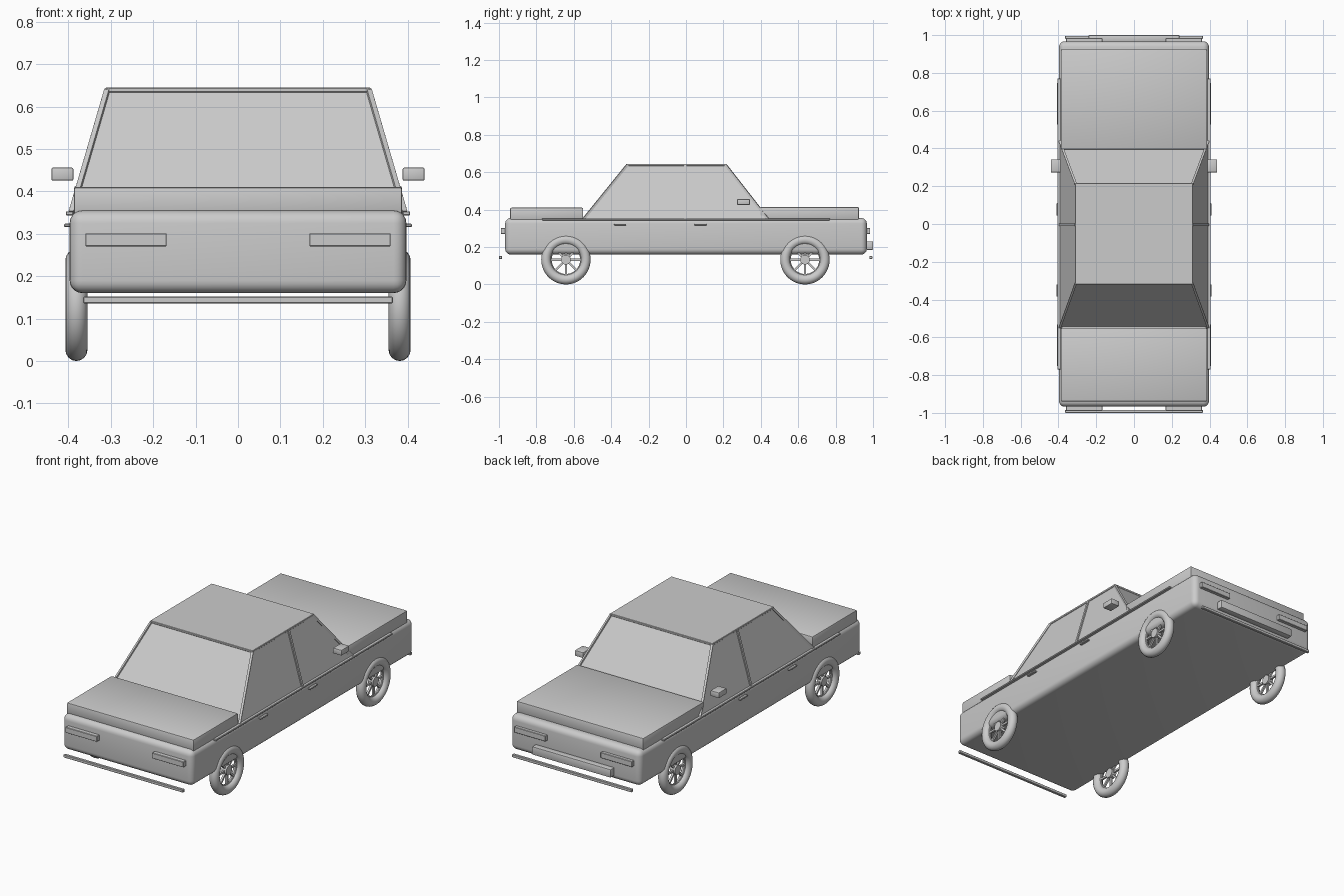
import bpy, bmesh, math
from mathutils import Vector, Matrix

if "Cube" in bpy.data.objects:
    bpy.data.objects.remove(bpy.data.objects["Cube"])

paint = bpy.data.materials.new("plain_grey")
paint.diffuse_color = (0.6, 0.6, 0.6, 1)
paint.use_nodes = True
paint.node_tree.nodes["Principled BSDF"].inputs["Base Color"].default_value = paint.diffuse_color


def finish(ob, name, smooth=False):
    ob.name = name
    ob.data.materials.clear()
    ob.data.materials.append(paint)
    if smooth:
        bpy.ops.object.select_all(action='DESELECT')
        ob.select_set(True)
        bpy.context.view_layer.objects.active = ob
        bpy.ops.object.shade_smooth_by_angle(angle=math.radians(35))
    return ob


def mesh_object(name, bm, smooth=False):
    bmesh.ops.recalc_face_normals(bm, faces=bm.faces)
    me = bpy.data.meshes.new(name)
    bm.to_mesh(me)
    bm.free()
    ob = bpy.data.objects.new(name, me)
    bpy.context.collection.objects.link(ob)
    return finish(ob, name, smooth)


def box(name, x, y, z, bevel=0.0, segments=2):
    """Box from (min, max) ranges, with optional rounded edges."""
    bm = bmesh.new()
    size = Matrix.Diagonal((x[1] - x[0], y[1] - y[0], z[1] - z[0], 1))
    mid = Matrix.Translation((sum(x) / 2, sum(y) / 2, sum(z) / 2))
    bmesh.ops.create_cube(bm, size=1, matrix=mid @ size)
    if bevel:
        bmesh.ops.bevel(bm, geom=bm.edges[:], offset=bevel, segments=segments,
                        profile=0.5, affect='EDGES')
    return mesh_object(name, bm, bevel > 0)


def strut(name, a, b, t):
    """Square bar between two points."""
    a, b = Vector(a), Vector(b)
    d = b - a
    bm = bmesh.new()
    turn = d.to_track_quat('Z', 'Y').to_matrix().to_4x4()
    bmesh.ops.create_cube(bm, size=1, matrix=Matrix.Translation((a + b) / 2) @ turn
                          @ Matrix.Diagonal((t, t, d.length, 1)))
    return mesh_object(name, bm)


# Lower body, boot lid and bonnet
box("body", (-0.397, 0.397), (-0.967, 0.967), (0.16, 0.355), 0.03, 5)
box("boot_lid", (-0.387, 0.387), (-0.94, -0.55), (0.345, 0.41), 0.006)
box("bonnet", (-0.387, 0.387), (0.395, 0.925), (0.345, 0.413), 0.006)

# Glasshouse: tapered cabin with corner pillars
zb, zt = 0.35, 0.638
base_x, roof_x = 0.392, 0.308
base_y, roof_y = (-0.547, 0.437), (-0.314, 0.212)
bm = bmesh.new()
rings = []
for hx, (y0, y1), z in ((base_x, base_y, zb), (roof_x, roof_y, zt)):
    rings.append([bm.verts.new(p) for p in
                  ((-hx, y0, z), (hx, y0, z), (hx, y1, z), (-hx, y1, z))])
bm.faces.new(rings[0])
bm.faces.new(rings[1])
for i in range(4):
    j = (i + 1) % 4
    bm.faces.new((rings[0][i], rings[0][j], rings[1][j], rings[1][i]))
mesh_object("cabin_glass", bm)
box("roof", (-0.313, 0.313), (-0.32, 0.217), (0.633, 0.645), 0.002, 1)


def wheel(y, side):
    c = Vector((side * 0.381, y, 0.132))
    rot = (0, math.pi / 2, 0)
    # Tyre and rim ring
    bpy.ops.mesh.primitive_torus_add(major_radius=0.106, minor_radius=0.026,
                                     major_segments=48, minor_segments=16,
                                     location=c, rotation=rot)
    finish(bpy.context.object, "tyre", True)
    bpy.ops.mesh.primitive_torus_add(major_radius=0.082, minor_radius=0.006,
                                     major_segments=40, minor_segments=8,
                                     location=c, rotation=rot)
    finish(bpy.context.object, "rim", True)
    # Hub and spokes
    bpy.ops.mesh.primitive_cylinder_add(vertices=24, radius=0.026, depth=0.03,
                                        location=c, rotation=rot)
    finish(bpy.context.object, "hub", True)
    for k in range(8):
        a = k * math.tau / 8
        d = Vector((0, math.cos(a), math.sin(a)))
        strut("spoke", c + d * 0.02, c + d * 0.083, 0.011)


for s in (-1, 1):
    def span(a, b):
        return tuple(sorted((s * a, s * b)))

    # Pillars
    for yb, yt in zip(base_y, roof_y):
        strut("corner_pillar", (s * base_x, yb, zb), (s * roof_x, yt, zt), 0.012)
    strut("middle_pillar", (s * base_x, -0.003, zb), (s * roof_x, -0.003, zt), 0.013)
    # Side trim, door handles and mirror
    box("side_trim", span(0.388, 0.406), (-0.77, 0.77), (0.343, 0.353), 0.002, 1)
    for y0 in (-0.385, 0.045):
        box("door_handle", span(0.39, 0.41), (y0, y0 + 0.065), (0.316, 0.324), 0.002, 1)
    box("mirror", span(0.388, 0.44), (0.273, 0.342), (0.425, 0.456), 0.004)
    # Lamps at both ends
    box("rear_lamp", span(0.168, 0.36), (-0.99, -0.96), (0.27, 0.301), 0.002, 1)
    box("head_lamp", span(0.168, 0.36), (0.96, 0.985), (0.27, 0.301), 0.002, 1)
    # Wheels
    for y in (-0.642, 0.636):
        wheel(y, s)

# Bumper bars and front plate
box("rear_bumper", (-0.365, 0.365), (-1.0, -0.984), (0.136, 0.152), 0.002, 1)
box("front_bumper", (-0.365, 0.365), (0.98, 0.996), (0.136, 0.152), 0.002, 1)
box("front_grille", (-0.24, 0.24), (0.965, 1.0), (0.185, 0.23), 0.004)
